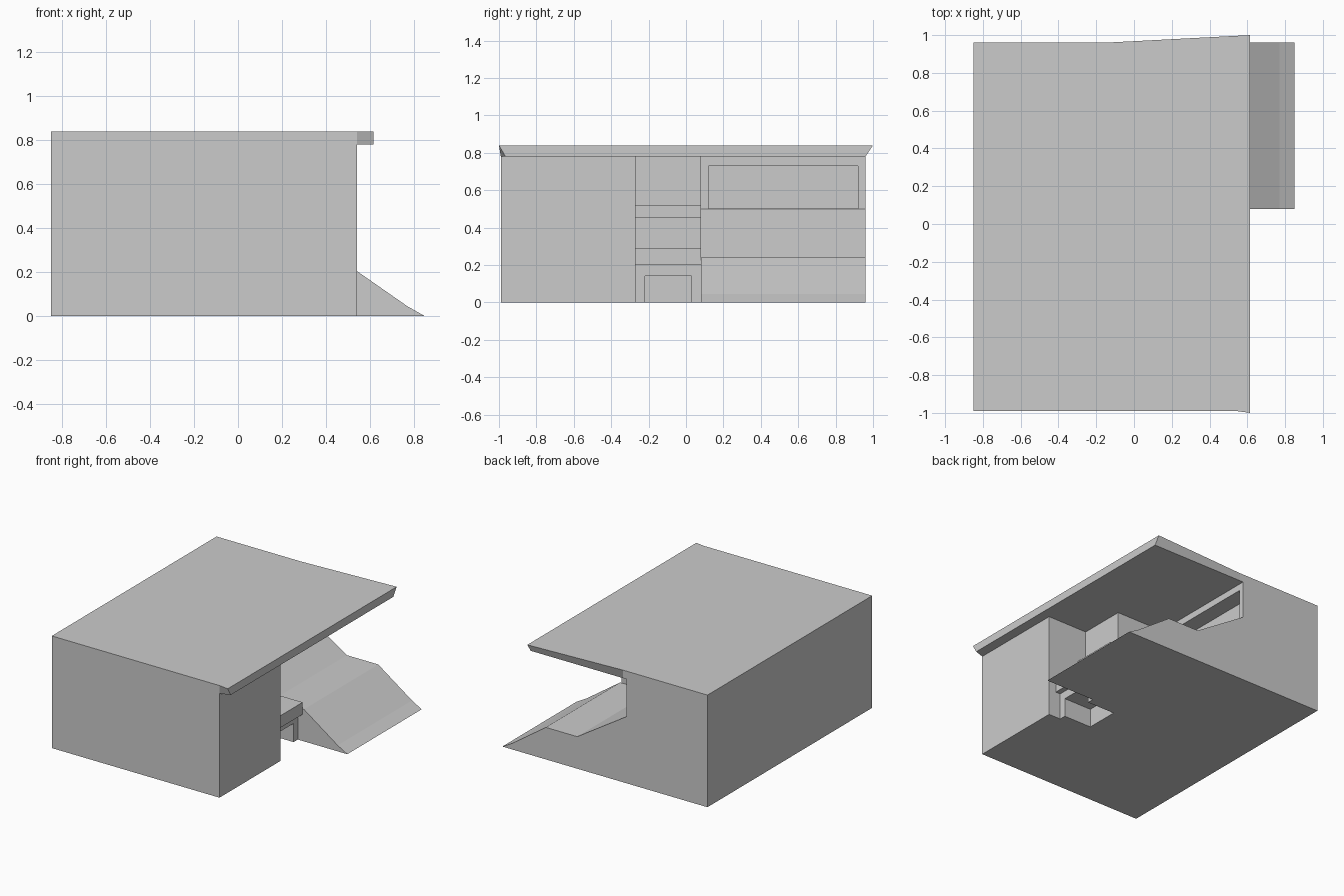
import bpy, bmesh

if "Cube" in bpy.data.objects:
    bpy.data.objects.remove(bpy.data.objects["Cube"])


def make_mesh(name, verts, faces):
    me = bpy.data.meshes.new(name)
    me.from_pydata(verts, [], faces)
    bm = bmesh.new()
    bm.from_mesh(me)
    bmesh.ops.recalc_face_normals(bm, faces=bm.faces)
    bm.to_mesh(me)
    bm.free()
    ob = bpy.data.objects.new(name, me)
    bpy.context.collection.objects.link(ob)
    return ob


def loft(name, a, b):
    # solid between two matching outlines
    n = len(a)
    faces = [list(range(n)), list(range(n, 2 * n))]
    faces += [[i, (i + 1) % n, n + (i + 1) % n, n + i] for i in range(n)]
    return make_mesh(name, a + b, faces)


def prism_y(name, prof, y0, y1):
    # x-z profile extruded along y
    return loft(name, [(x, y0, z) for x, z in prof], [(x, y1, z) for x, z in prof])


def box(name, x0, x1, y0, y1, z0, z1):
    return prism_y(name, [(x0, z0), (x1, z0), (x1, z1), (x0, z1)], y0, y1)


def cut(target, cutter):
    m = target.modifiers.new("cut", 'BOOLEAN')
    m.operation = 'DIFFERENCE'
    m.solver = 'EXACT'
    m.object = cutter
    cutter.hide_render = True
    bpy.context.view_layer.objects.active = target
    bpy.ops.object.modifier_apply(modifier=m.name)
    bpy.data.objects.remove(cutter)


BACK, WALL = -0.85, 0.54
Y_FRONT, Y_A, Y_B, Y_REAR = -0.99, -0.27, 0.08, 0.96
Z_EAVE, Z_TOP = 0.78, 0.84

# front wing and the set-back core behind the entrance
box("front_wing", BACK, WALL, Y_FRONT, Y_A, 0, Z_EAVE)
box("entrance_core", BACK, 0.21, Y_A, Y_B, 0, Z_EAVE)

# rear wing with sloped ramp, terrace and upper slope
ramp = prism_y("ramp_wing", [(BACK, 0), (0.85, 0), (0.77, 0.045), (0.49, 0.24),
                             (0.23, 0.24), (-0.18, 0.5), (-0.18, Z_EAVE),
                             (BACK, Z_EAVE)], Y_B, Y_REAR)
# long window recess above the upper slope
cut(ramp, box("window_cutter", -0.30, -0.10, 0.12, 0.92, 0.502, 0.73))

# entrance: door frame, canopy and upper ledge
box("door_jamb_front", 0.21, 0.44, Y_A, -0.22, 0, 0.20)
box("door_jamb_rear", 0.21, 0.44, 0.03, Y_B, 0, 0.20)
box("door_lintel", 0.21, 0.44, -0.22, 0.03, 0.14, 0.20)
box("entrance_canopy", 0.21, 0.48, Y_A, Y_B, 0.20, 0.29)
box("upper_ledge", 0.21, 0.28, Y_A, Y_B, 0.45, 0.52)

# roof slab: flared towards the overhanging edge
low = [(BACK, Y_FRONT), (WALL, Y_FRONT), (0.615, -0.965),
       (0.615, Y_REAR), (-0.15, Y_REAR), (BACK, Y_REAR)]
high = [(BACK, Y_FRONT), (WALL, Y_FRONT), (0.615, -1.0),
        (0.615, 1.0), (-0.15, Y_REAR), (BACK, Y_REAR)]
loft("roof", [(x, y, Z_EAVE) for x, y in low], [(x, y, Z_TOP) for x, y in high])
